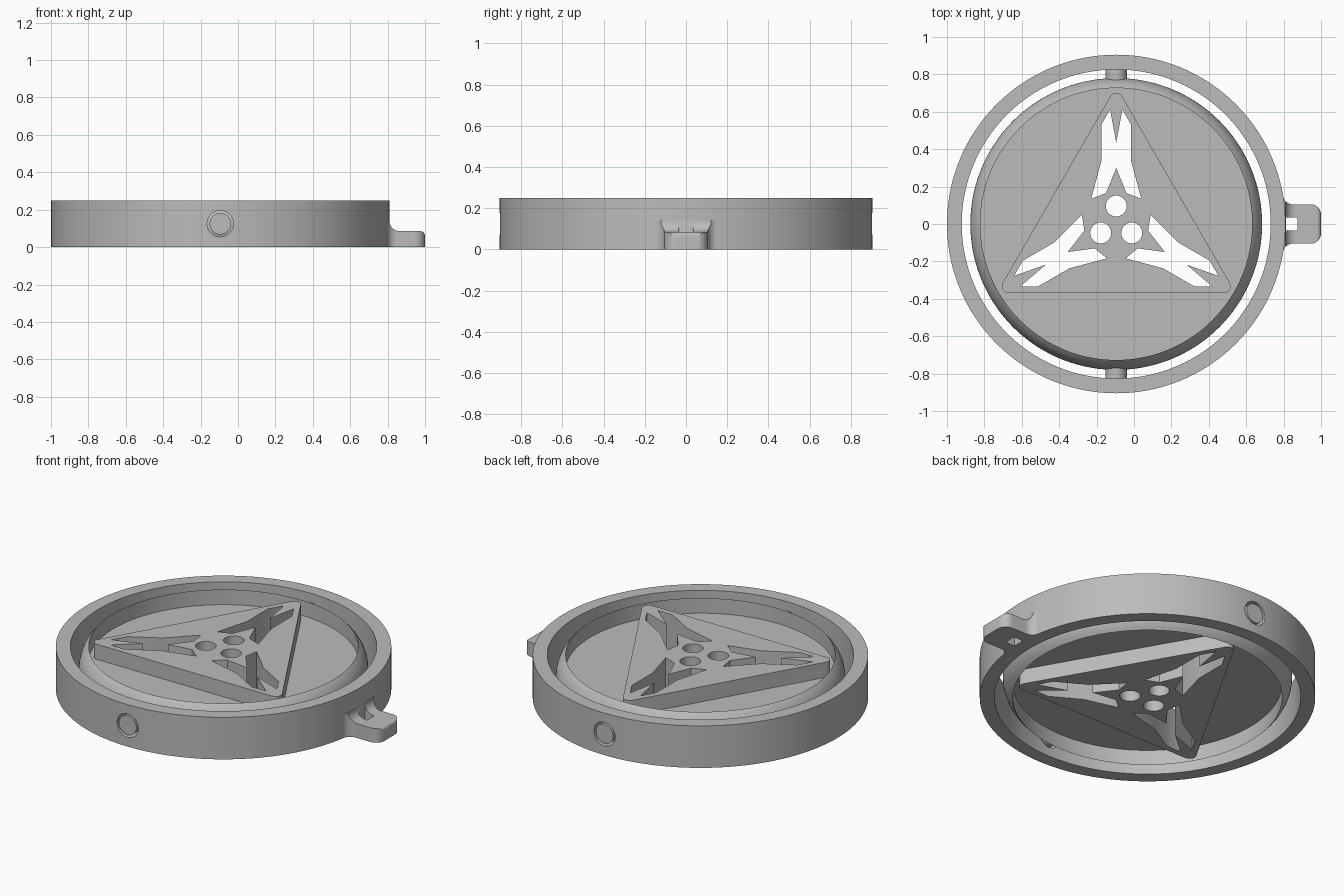
import bpy, bmesh
from math import sin, cos, pi, radians, asin
from mathutils import Matrix, Vector

cube = bpy.data.objects.get("Cube")
if cube:
    bpy.data.objects.remove(cube, do_unlink=True)

CX = -0.095      # centre of the ring
H = 0.25         # overall height
R_OUT, R_IN = 0.905, 0.826
R_DISC, R_WELL = 0.78, 0.727

grey = bpy.data.materials.new("plain grey")
grey.use_nodes = True
grey.diffuse_color = (0.5, 0.5, 0.5, 1)
grey.node_tree.nodes["Principled BSDF"].inputs["Base Color"].default_value = (0.5, 0.5, 0.5, 1)


def finish(name, bm):
    bmesh.ops.recalc_face_normals(bm, faces=bm.faces)
    mesh = bpy.data.meshes.new(name)
    bm.to_mesh(mesh)
    bm.free()
    ob = bpy.data.objects.new(name, mesh)
    bpy.context.collection.objects.link(ob)
    mesh.materials.append(grey)
    return ob


def lathe(name, profile, steps=144):
    """Spin a closed (radius, z) profile around the ring centre."""
    bm = bmesh.new()
    verts = [bm.verts.new((r, 0, z)) for r, z in profile]
    edges = [bm.edges.new((verts[i - 1], verts[i])) for i in range(len(verts))]
    bmesh.ops.spin(bm, geom=verts + edges, cent=(0, 0, 0), axis=(0, 0, 1),
                   angle=2 * pi, steps=steps, use_duplicate=False)
    bmesh.ops.remove_doubles(bm, verts=bm.verts, dist=1e-5)
    loose = [e for e in bm.edges if not e.link_faces]
    bmesh.ops.delete(bm, geom=loose, context='EDGES')
    bmesh.ops.translate(bm, verts=bm.verts, vec=(CX, 0, 0))
    return finish(name, bm)


def prism(name, outline, low, high, matrix=None):
    """Extrude an xy outline from low to high, then place it."""
    bm = bmesh.new()
    face = bm.faces.new([bm.verts.new((x, y, low)) for x, y in outline])
    new = bmesh.ops.extrude_face_region(bm, geom=[face])["geom"]
    bmesh.ops.translate(bm, vec=(0, 0, high - low),
                        verts=[v for v in new if isinstance(v, bmesh.types.BMVert)])
    if matrix:
        bmesh.ops.transform(bm, matrix=matrix, verts=bm.verts)
    return finish(name, bm)


def arc(cx, cy, r, start, end, n=10):
    return [(cx + r * cos(radians(start + (end - start) * i / n)),
             cy + r * sin(radians(start + (end - start) * i / n))) for i in range(n + 1)]


def circle(r, n=48, cx=0, cy=0):
    return arc(cx, cy, r, 0, 360, n)[:-1]


def boolean(ob, other, mode):
    mod = ob.modifiers.new("cut", 'BOOLEAN')
    mod.operation, mod.object, mod.solver = mode, other, 'EXACT'
    bpy.context.view_layer.objects.active = ob
    bpy.ops.object.modifier_apply(modifier=mod.name)
    bpy.data.objects.remove(other, do_unlink=True)


centre = Matrix.Translation((CX, 0, 0))
turns = [centre @ Matrix.Rotation(k * 2 * pi / 3, 4, 'Z') for k in range(3)]
along_y = Matrix.Translation((CX, 0, H / 2)) @ Matrix.Rotation(pi / 2, 4, 'X')

# Outer ring with pivot holes front and back
ring = lathe("outer_ring", [(R_IN, 0), (R_OUT, 0), (R_OUT, H), (R_IN, H)])
boolean(ring, prism("pivot_bore", circle(0.07), -1.2, 1.2, along_y), 'DIFFERENCE')

# Hanging tab: plan outline crossed with side profile, both filleted to the ring
half = [(0.76, 0.17), (0.79, 0.17)] + arc(0.85, 0.16, 0.055, 180, 270) + arc(0.945, 0.05, 0.055, 90, 0)
plan = half + [(x, -y) for x, y in reversed(half)]
tab = prism("hanging_tab", plan, 0, 0.2)
side = [(0.76, 0), (1, 0)] + arc(0.975, 0.06, 0.025, 0, 90) + arc(0.865, 0.14, 0.055, 270, 180) + [(0.76, 0.14)]
boolean(tab, prism("tab_side", side, -0.3, 0.3, Matrix.Rotation(pi / 2, 4, 'X')), 'INTERSECT')
slot = [(0.812, -0.035), (0.875, -0.035), (0.875, 0.035), (0.812, 0.035)]
boolean(tab, prism("tab_slot", slot, -0.1, 0.3), 'DIFFERENCE')
boolean(ring, tab, 'UNION')

# Inner disc: thin plate inside a bulging rim
bulge = R_DISC - R_WELL
rad = ((H / 2) ** 2 + bulge ** 2) / (2 * bulge)
sweep = asin(H / 2 / rad) * 180 / pi
rim = arc(R_DISC - rad, H / 2, rad, sweep, -sweep, 16)
disc = lathe("inner_disc", [(0, 0.16), (R_WELL, 0.16)] + rim + [(R_WELL, 0.09), (0, 0.09)])

# Raised triangle with rounded corners on both faces
tri = []
for a in (90, 210, 330):
    tri += arc(0.665 * cos(radians(a)), 0.665 * sin(radians(a)), 0.036, a - 60, a + 60, 8)
boolean(disc, prism("triangle", tri, 0, H, centre), 'UNION')

# Three forked cut-outs and three round holes through the triangle
arm = [(0.055, 0.165), (0.134, 0.135), (0.08, 0.335), (0.08, 0.53), (0.033, 0.612)]
fork = [(0, 0.30)] + arm + [(0, 0.435)] + [(-x, y) for x, y in reversed(arm)]
for m in turns:
    boolean(disc, prism("fork_cut", fork, -0.1, 0.4, m), 'DIFFERENCE')
    boolean(disc, prism("hole_cut", circle(0.056, 40, 0, 0.096), -0.1, 0.4, m), 'DIFFERENCE')

# Pivot pins joining the disc to the ring
pins = [prism(name, circle(0.057), s * 0.765, s * 0.902, along_y)
        for name, s in (("front_pin", 1), ("back_pin", -1))]

for ob in [ring, disc] + pins:
    bpy.ops.object.select_all(action='DESELECT')
    ob.select_set(True)
    bpy.context.view_layer.objects.active = ob
    bpy.ops.object.shade_smooth_by_angle(angle=radians(30))
